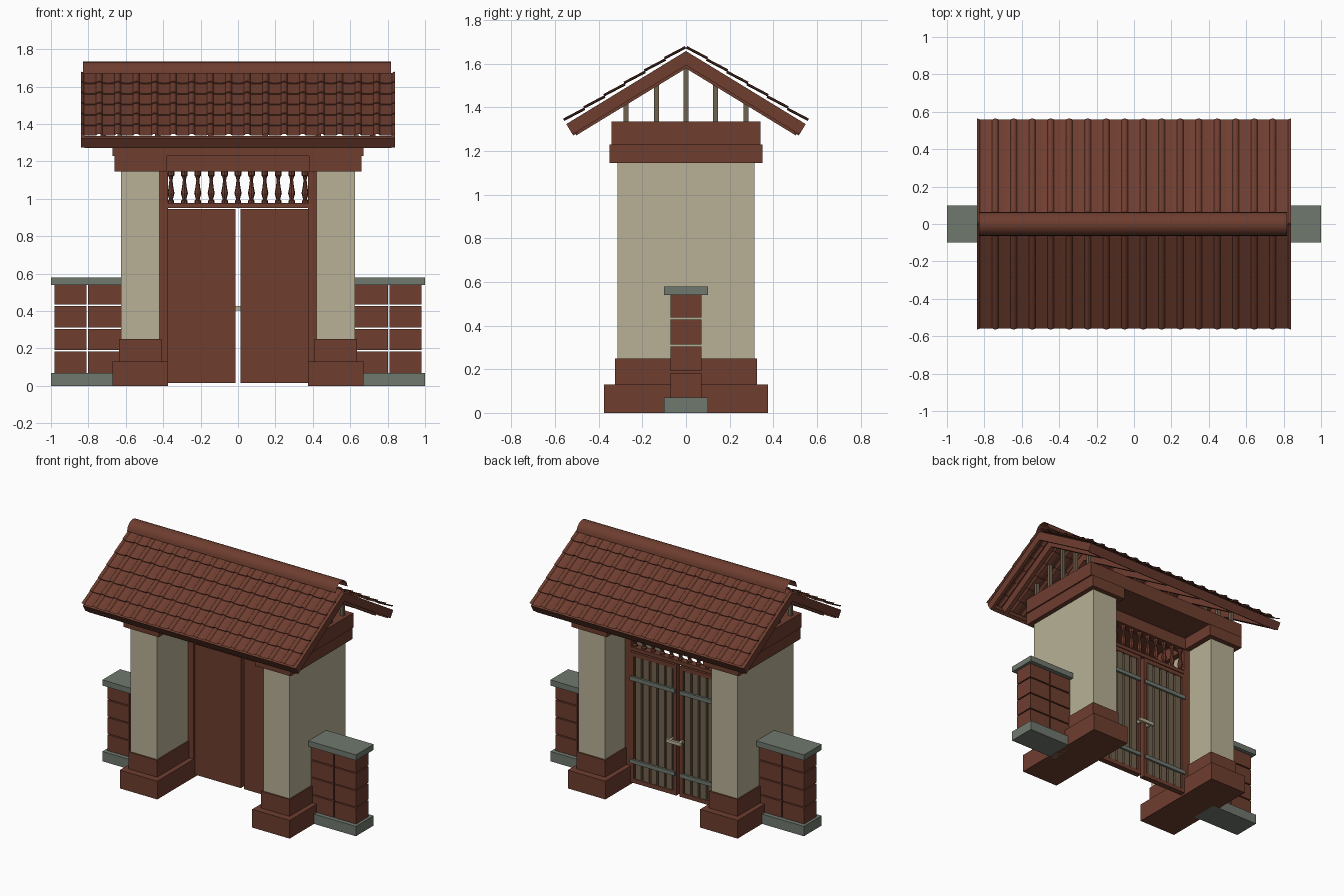
import bpy, bmesh, math

if "Cube" in bpy.data.objects:
    bpy.data.objects.remove(bpy.data.objects["Cube"])

def lin(c):
    c /= 255
    return c / 12.92 if c <= 0.04045 else ((c + 0.055) / 1.055) ** 2.4

def material(name, r, g, b):
    m = bpy.data.materials.new(name)
    m.diffuse_color = (lin(r), lin(g), lin(b), 1)
    m.use_nodes = True
    m.node_tree.nodes["Principled BSDF"].inputs["Base Color"].default_value = m.diffuse_color
    return m

BROWN = material("red brown", 110, 61, 47)
CREAM = material("cream plaster", 184, 177, 150)
GREY = material("grey stone", 112, 121, 110)
WOOD = material("weathered wood", 112, 99, 79)

def finish(name, bm, mat):
    me = bpy.data.meshes.new(name)
    bm.to_mesh(me)
    bm.free()
    me.materials.append(mat)
    ob = bpy.data.objects.new(name, me)
    bpy.context.collection.objects.link(ob)
    return ob

def hexa(bm, pts):
    # pts: bottom ring of four, then top ring of four
    v = [bm.verts.new(p) for p in pts]
    for f in ((3, 2, 1, 0), (4, 5, 6, 7), (0, 1, 5, 4), (1, 2, 6, 5), (2, 3, 7, 6), (3, 0, 4, 7)):
        bm.faces.new([v[i] for i in f])

def boxes(name, mat, items, mirror=False):
    # each item: x0, x1, y0, y1, z0, z1
    bm = bmesh.new()
    for x0, x1, y0, y1, z0, z1 in items:
        for a, b in ([(x0, x1), (-x1, -x0)] if mirror else [(x0, x1)]):
            hexa(bm, [(x, y, z) for z in (z0, z1) for x, y in ((a, y0), (b, y0), (b, y1), (a, y1))])
    return finish(name, bm, mat)

# side walls
boxes("wall_base", GREY, [(.62, 1, -.1, .1, 0, .07)], True)
boxes("wall_cap", GREY, [(.62, 1, -.1, .1, .54, .58)], True)
rows = ((.07, .183), (.191, .305), (.313, .428), (.436, .54))
boxes("wall_blocks", BROWN, [(a, b, -.07, .07, z0, z1) for z0, z1 in rows
                             for a, b in ((.615, .801), (.809, .98))], True)

# pillars
boxes("pillar_plinth", BROWN, [(.374, .67, -.375, .375, 0, .13)], True)
boxes("pillar_base", BROWN, [(.41, .635, -.325, .325, .13, .25)], True)
boxes("pillar_body", CREAM, [(.42, .626, -.315, .315, .25, 1.145)], True)
boxes("pillar_capital", BROWN, [(.38, .66, -.35, .35, 1.145, 1.23)], True)
boxes("top_beam", BROWN, [(-.67, .67, -.342, .342, 1.23, 1.335)])

# door frame
boxes("frame_post", BROWN, [(.374, .42, .035, .085, 0, 1.145)], True)
boxes("frame_lintel", BROWN, [(-.38, .38, .03, .09, 1.145, 1.23)])
boxes("frame_rail", BROWN, [(-.374, .374, .035, .085, .952, .978)])

# door leaves: plain front panel, slatted back
boxes("door_panel", BROWN, [(.013, .374, .05, .07, .015, .945)], True)
boxes("door_back_frame", BROWN, [(.013, .04, .07, .09, .015, .945), (.352, .374, .07, .09, .015, .945),
                                 (.04, .352, .07, .09, .915, .945), (.04, .352, .07, .09, .015, .045)], True)
boxes("door_slats", WOOD, [(.05 + i * .061, .05 + i * .061 + .045, .07, .086, .045, .915)
                           for i in range(5)], True)
boxes("door_straps", GREY, [(.02, .374, .084, .1, z - .014, z + .014) for z in (.17, .76)], True)
boxes("door_handle", CREAM, [(-.06, .06, .125, .142, .403, .427)])
boxes("handle_mounts", CREAM, [(.03, .045, .09, .125, .405, .425)], True)

# turned balusters above the doors
bm = bmesh.new()
prof = ((.975, .017), (.99, .017), (.997, .010), (1.03, .019), (1.06, .013),
        (1.1, .008), (1.118, .012), (1.125, .018), (1.148, .018))
N = 8
for k in range(11):
    cx = (k - 5) * .0717
    rings = [[bm.verts.new((cx + r * math.cos(2 * math.pi * i / N), .06 + r * math.sin(2 * math.pi * i / N), z))
              for i in range(N)] for z, r in prof]
    for a, b in zip(rings, rings[1:]):
        for i in range(N):
            j = (i + 1) % N
            bm.faces.new((a[i], a[j], b[j], b[i]))
finish("balusters", bm, BROWN)

# roof: s runs down the slope from the ridge, t is height above it
RIDGE, ANG = 1.672, math.atan(.61)
C, S = math.cos(ANG), math.sin(ANG)
EAVE = .65

def slope(x, s, t, side):
    return (x, side * (s * C + t * S), RIDGE - s * S + t * C)

def slope_boxes(name, mat, items):
    # each item: x0, x1, s0 (None = mitred at ridge), s1, t0, t1
    bm = bmesh.new()
    for x0, x1, s0, s1, t0, t1 in items:
        for side in (-1, 1):
            ring = []
            for t in (t0, t1):
                a = -t * S / C if s0 is None else s0
                ring += [slope(x, s, t, side) for x, s in ((x0, a), (x1, a), (x1, s1), (x0, s1))]
            hexa(bm, ring)
    bmesh.ops.recalc_face_normals(bm, faces=bm.faces)
    return finish(name, bm, mat)

slope_boxes("barge_board", BROWN, [(a, a + .02, None, EAVE, -.068, -.012) for a in (-.84, .82)])
slope_boxes("eave_fascia", BROWN, [(-.82, .82, EAVE - .025, EAVE, -.073, -.012)])
slope_boxes("rafters", BROWN, [(x - .015, x + .015, None, EAVE - .012, -.08, -.022)
                               for x in (-.72, -.43, -.145, .145, .43, .72)])

# gable slats
boxes("gable_slats", WOOD, [(.62, .645, y - .011, y + .011, 1.335, 1.61 - .61 * abs(y))
                            for y in (-.275, -.135, 0, .135, .275)], True)

# tile sheets: rolled cross-section, stepped courses
TILES, ROWS = 17, 6
W = 1.68 / TILES
section = ((0, .010), (.1, .007), (.17, 0), (.5, -.002), (.83, 0), (.9, .007))
cols = [(-.84 + (i + u) * W, h) for i in range(TILES) for u, h in section] + [(.84, .010)]
bm = bmesh.new()
for side in (-1, 1):
    lines = []
    for r in range(ROWS):
        for s, t in ((r * EAVE / ROWS, 0), ((r + 1) * EAVE / ROWS, .007)):
            lines.append([bm.verts.new(slope(x, s, t + h, side)) for x, h in cols])
    for a, b in zip(lines, lines[1:]):
        for i in range(len(cols) - 1):
            q = (a[i], b[i], b[i + 1], a[i + 1])
            bm.faces.new(q if side < 0 else q[::-1])
finish("roof_tiles", bm, BROWN)

# open half-round ridge cap
bm = bmesh.new()
arc = [(.064 * math.cos(math.pi * i / 10), 1.67 + .064 * math.sin(math.pi * i / 10)) for i in range(11)]
ends = [[bm.verts.new((x, y, z)) for y, z in arc] for x in (-.83, .818)]
for i in range(10):
    bm.faces.new((ends[0][i], ends[0][i + 1], ends[1][i + 1], ends[1][i])[::-1])
ridge = finish("ridge_cap", bm, BROWN)
for p in ridge.data.polygons:
    p.use_smooth = True
